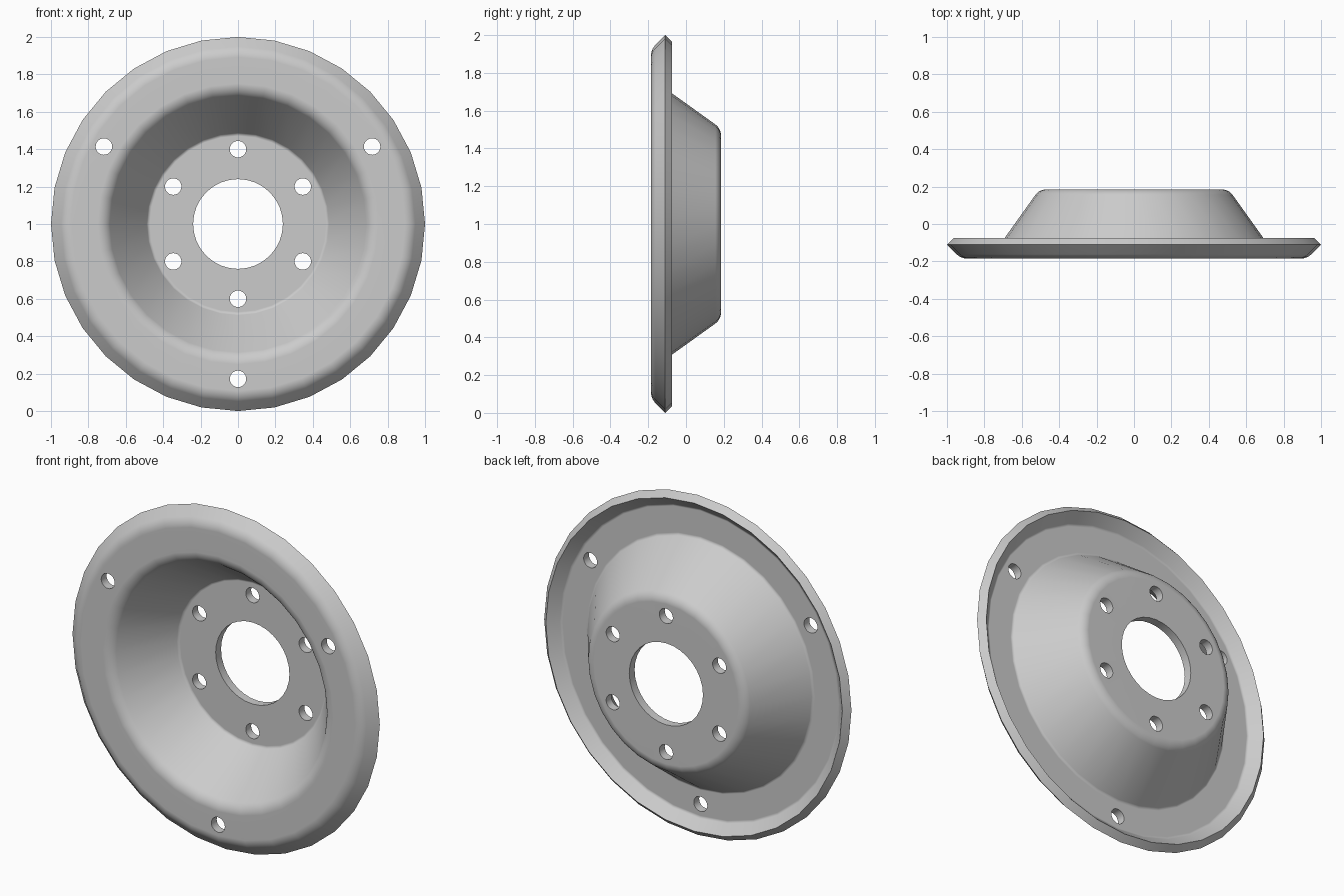
import bpy, bmesh, math
from mathutils import Vector, Matrix

cube = bpy.data.objects.get("Cube")
if cube:
    bpy.data.objects.remove(cube, do_unlink=True)

SIDES = 32
CENTRE = Vector((0, 0, 1))

steel = bpy.data.materials.new("grey_steel")
steel.use_nodes = True
GREY = (0.6, 0.6, 0.6, 1)
steel.diffuse_color = GREY
steel.node_tree.nodes["Principled BSDF"].inputs["Base Color"].default_value = GREY


def rounded(corners, steps=5):
    """Replace each (radius, y, fillet) corner by an arc of points."""
    pts = []
    for i, (r, y, fillet) in enumerate(corners):
        p = Vector((r, y))
        if not fillet:
            pts.append(p)
            continue
        a = (Vector(corners[i - 1][:2]) - p).normalized()
        b = (Vector(corners[(i + 1) % len(corners)][:2]) - p).normalized()
        half = a.angle(b) / 2
        centre = p + (a + b).normalized() * fillet / math.sin(half)
        start = p + a * fillet / math.tan(half) - centre
        end = p + b * fillet / math.tan(half) - centre
        for k in range(steps + 1):
            pts.append(centre + start.lerp(end, k / steps).normalized() * fillet)
    return pts


def add_object(name, bm):
    bmesh.ops.recalc_face_normals(bm, faces=bm.faces)
    mesh = bpy.data.meshes.new(name)
    bm.to_mesh(mesh)
    bm.free()
    obj = bpy.data.objects.new(name, mesh)
    obj.data.materials.append(steel)
    bpy.context.collection.objects.link(obj)
    return obj


# Dished sheet-metal disc: closed wall section turned about the y axis
section = rounded([
    (0.24, 0.135, 0), (0.481, 0.135, 0.02), (0.71, -0.185, 0.08),
    (0.925, -0.185, 0.08), (1.0, -0.11, 0), (0.965, -0.075, 0),
    (0.905, -0.135, 0.02), (0.735, -0.135, 0.02), (0.506, 0.185, 0.07),
    (0.24, 0.185, 0),
])
bm = bmesh.new()
rings = []
for i in range(SIDES):
    t = math.tau * i / SIDES
    rings.append([bm.verts.new(CENTRE + Vector((p.x * math.cos(t), p.y, p.x * math.sin(t))))
                  for p in section])
for i in range(SIDES):
    a, b = rings[i], rings[(i + 1) % SIDES]
    for j in range(len(section)):
        k = (j + 1) % len(section)
        bm.faces.new((a[j], a[k], b[k], b[j]))
disc = add_object("dished_wheel_disc", bm)

# Bolt hole cutters: three in the flange, six in the hub plate
bm = bmesh.new()
for count, radius in ((3, 0.828), (6, 0.4)):
    for i in range(count):
        t = math.radians(30) + math.tau * i / count
        at = CENTRE + Vector((radius * math.cos(t), 0, radius * math.sin(t)))
        bmesh.ops.create_cone(
            bm, cap_ends=True, segments=24, radius1=0.044, radius2=0.044, depth=1,
            matrix=Matrix.Translation(at) @ Matrix.Rotation(math.pi / 2, 4, 'X'))
cutter = add_object("bolt_hole_cutter", bm)

bpy.context.view_layer.objects.active = disc
disc.select_set(True)
cut = disc.modifiers.new("bolt_holes", 'BOOLEAN')
cut.object = cutter
cut.operation = 'DIFFERENCE'
cut.solver = 'EXACT'
bpy.ops.object.modifier_apply(modifier=cut.name)
bpy.data.objects.remove(cutter, do_unlink=True)

# Smooth sheet surfaces with crisp rim and hole edges
bpy.ops.object.shade_smooth_by_angle(angle=math.radians(30))
weighted = disc.modifiers.new("weighted_normals", 'WEIGHTED_NORMAL')
weighted.keep_sharp = True
